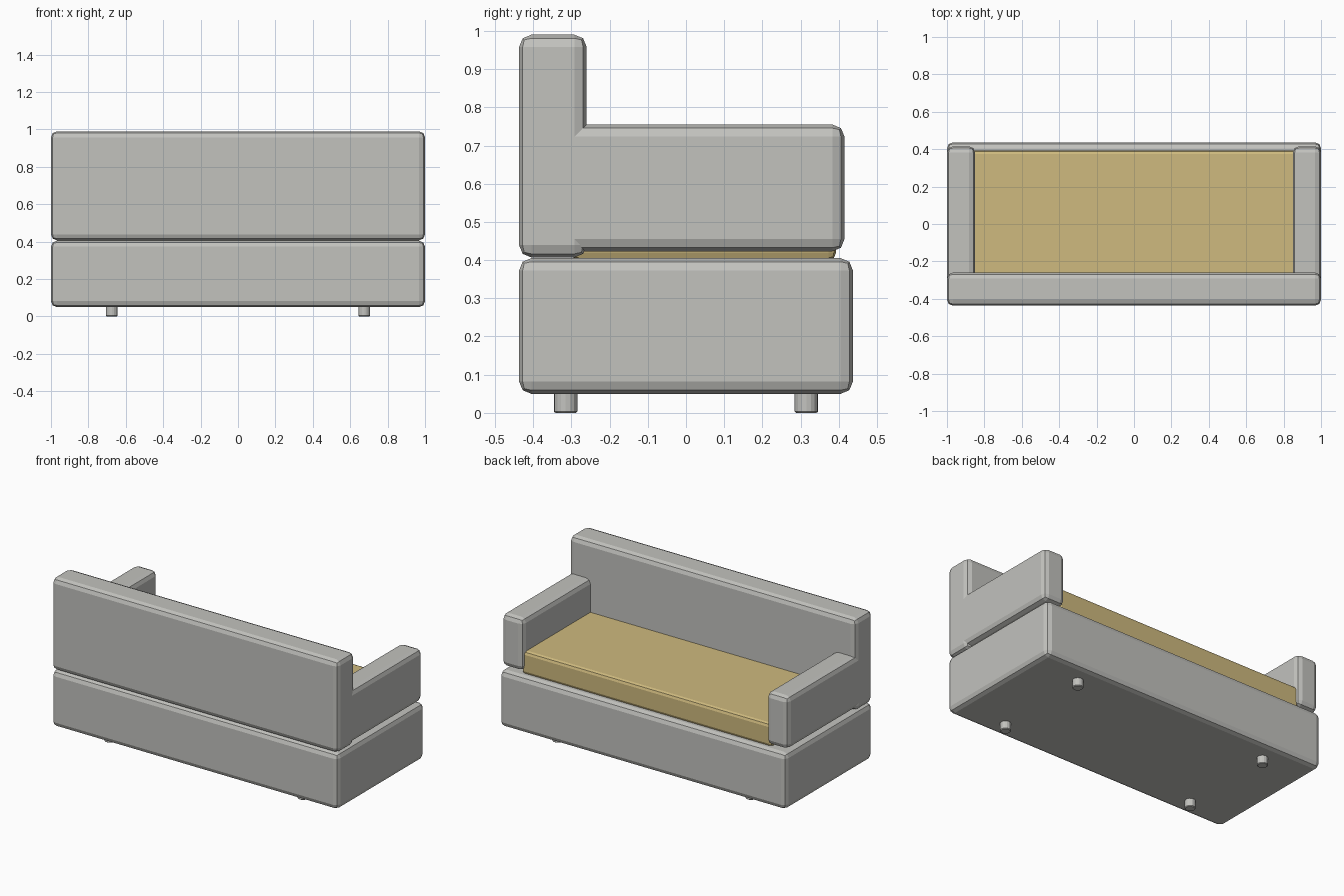
import bpy
import bmesh
from mathutils import Matrix

default = bpy.data.objects.get("Cube")
if default:
    bpy.data.objects.remove(default, do_unlink=True)


def make_material(name, rgb):
    mat = bpy.data.materials.new(name)
    mat.use_nodes = True
    color = (*rgb, 1.0)
    mat.diffuse_color = color
    mat.node_tree.nodes["Principled BSDF"].inputs["Base Color"].default_value = color
    return mat


grey = make_material("grey fabric", (0.54, 0.54, 0.515))
tan = make_material("tan cushion", (0.62, 0.49, 0.21))


def add_object(name, bm, mat):
    mesh = bpy.data.meshes.new(name)
    bm.to_mesh(mesh)
    bm.free()
    mesh.materials.append(mat)
    obj = bpy.data.objects.new(name, mesh)
    bpy.context.collection.objects.link(obj)
    return obj


def padded_box(name, xs, ys, zs, bevel, mat):
    """Box between the given limits with rounded edges in two flat steps."""
    bm = bmesh.new()
    bmesh.ops.create_cube(bm, size=1)
    spans = (xs, ys, zs)
    for v in bm.verts:
        v.co = [(a + b) / 2 + c * (b - a) for c, (a, b) in zip(v.co, spans)]
    bmesh.ops.bevel(bm, geom=bm.edges[:], offset=bevel, segments=2,
                    profile=0.5, affect="EDGES")
    return add_object(name, bm, mat)


# Base, backrest and seat cushion
padded_box("base", (-1, 1), (-0.437, 0.437), (0.05, 0.405), 0.032, grey)
padded_box("backrest", (-1, 1), (-0.437, -0.26), (0.407, 0.99), 0.032, grey)
padded_box("seat_cushion", (-0.875, 0.875), (-0.3, 0.393), (0.4, 0.545), 0.02, tan)

for side, sx in (("left", 1), ("right", -1)):
    # Armrests run into the backrest
    padded_box(side + "_armrest", sorted((sx * 0.85, sx)), (-0.35, 0.415),
               (0.423, 0.755), 0.032, grey)

    # Short round feet
    for end, sy in (("front", -1), ("back", 1)):
        bm = bmesh.new()
        bmesh.ops.create_cone(bm, cap_ends=True, segments=16, radius1=0.031,
                              radius2=0.031, depth=0.06,
                              matrix=Matrix.Translation((sx * 0.675, sy * 0.315, 0.03)))
        rim = [e for e in bm.edges if all(v.co.z < 0.01 for v in e.verts)]
        bmesh.ops.bevel(bm, geom=rim, offset=0.004, segments=1, affect="EDGES")
        add_object(f"{end}_{side}_foot", bm, grey)
